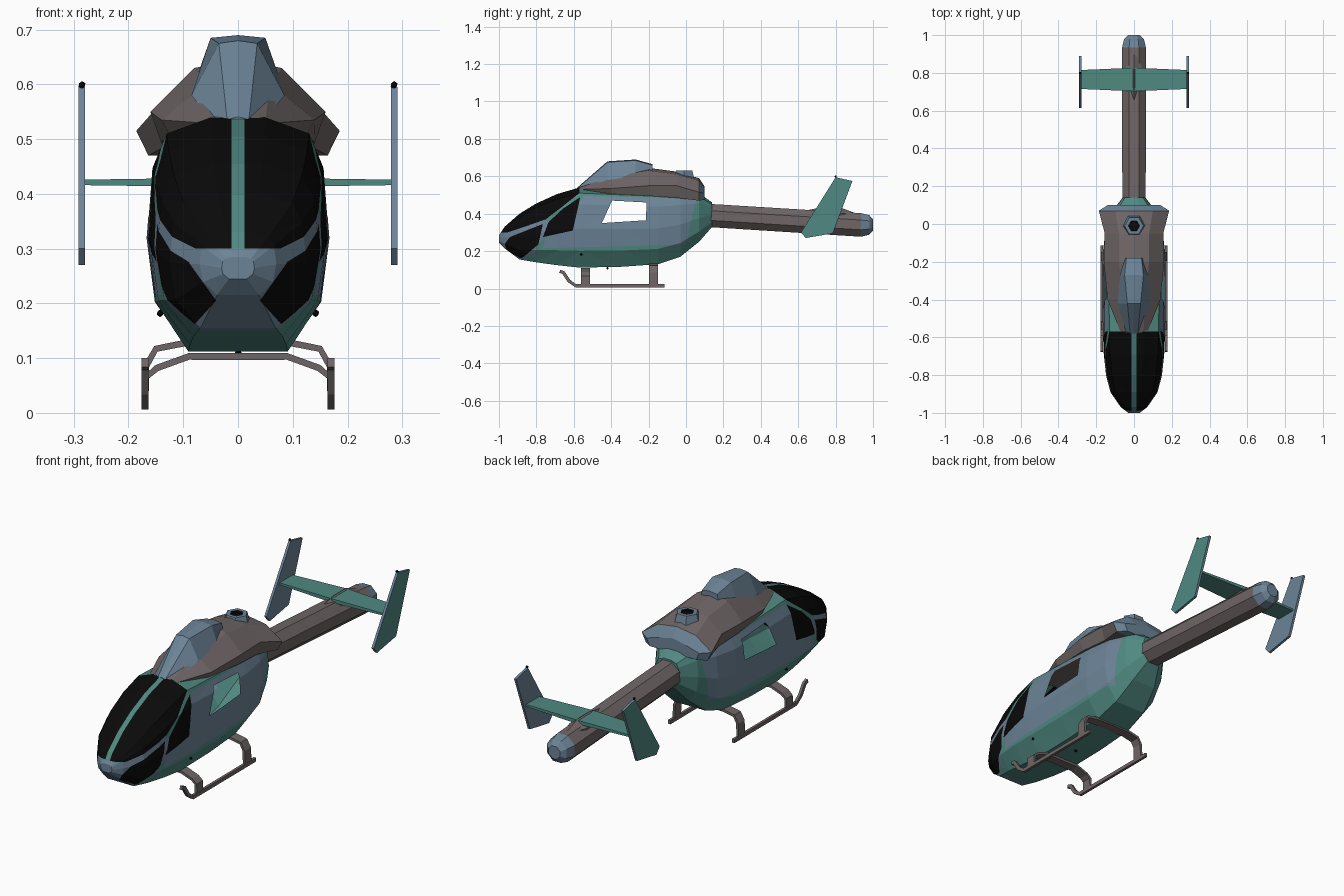
import bpy
import bmesh
import math
from mathutils import Vector

cube = bpy.data.objects.get("Cube")
if cube:
    bpy.data.objects.remove(cube, do_unlink=True)


def material(name, colour):
    mat = bpy.data.materials.new(name)
    mat.use_nodes = True
    rgba = (*colour, 1)
    mat.diffuse_color = rgba
    mat.node_tree.nodes["Principled BSDF"].inputs["Base Color"].default_value = rgba
    return mat


MATERIALS = [
    material("slate blue", (0.15, 0.23, 0.31)),
    material("teal", (0.08, 0.25, 0.22)),
    material("warm grey", (0.16, 0.133, 0.133)),
    material("black glass", (0.003, 0.003, 0.003)),
]
BLUE, TEAL, GREY, BLACK = range(len(MATERIALS))


def finish(name, bm):
    mesh = bpy.data.meshes.new(name)
    bm.to_mesh(mesh)
    bm.free()
    for mat in MATERIALS:
        mesh.materials.append(mat)
    obj = bpy.data.objects.new(name, mesh)
    bpy.context.collection.objects.link(obj)
    return obj


def loft(rings, colour):
    """Skin a list of equal closed rings and cap both ends."""
    bm = bmesh.new()
    rows = [[bm.verts.new(p) for p in ring] for ring in rings]
    count = len(rows[0])
    for a, b in zip(rows, rows[1:]):
        for i in range(count):
            j = (i + 1) % count
            bm.faces.new((a[i], a[j], b[j], b[i]))
    bm.faces.new(rows[0])
    bm.faces.new(rows[-1])
    bmesh.ops.recalc_face_normals(bm, faces=bm.faces)
    for face in bm.faces:
        face.material_index = colour
    return bm


def mirrored_ring(y, half):
    """Close a right-hand half section, given from top to bottom, across x = 0."""
    other = [(-x, z) for x, z in reversed(half) if x > 0]
    return [(x, y, z) for x, z in half + other]


def bar(name, path, side, width, thick, colour):
    """Sweep a flat rectangular section along a path."""
    path, side = [Vector(p) for p in path], Vector(side)
    rings = []
    for i, p in enumerate(path):
        tangent = path[min(i + 1, len(path) - 1)] - path[max(i - 1, 0)]
        across, up = side * width / 2, tangent.cross(side).normalized() * thick / 2
        rings.append([p + across + up, p - across + up, p - across - up, p + across - up])
    return finish(name, loft(rings, colour))


def cut_region(bm, polygon, axis):
    """Cut a convex counter-clockwise outline, projected along x or y; return its faces."""
    u = 1 if axis == "x" else 0

    def flat(co):
        return Vector((co[u], co[2]))

    points = [Vector(p) for p in polygon]
    low = [min(p[k] for p in points) for k in (0, 1)]
    high = [max(p[k] for p in points) for k in (0, 1)]
    edges = list(zip(points, points[1:] + points[:1]))
    for a, b in edges:
        near = []
        for face in bm.faces:
            spots = [flat(v.co) for v in face.verts]
            if all(min(s[k] for s in spots) < high[k] and max(s[k] for s in spots) > low[k]
                   for k in (0, 1)):
                near.append(face)
        geom = set(near)
        for face in near:
            geom.update(face.edges)
            geom.update(face.verts)
        origin, normal = Vector((0, 0, a.y)), Vector((0, 0, b.x - a.x))
        origin[u], normal[u] = a.x, a.y - b.y
        bmesh.ops.bisect_plane(bm, geom=list(geom), dist=1e-5, plane_co=origin, plane_no=normal)
    return [f for f in bm.faces
            if all((b - a).cross(flat(f.calc_center_median()) - a) > -1e-6 for a, b in edges)]


def paint(bm, polygon, colour, axis="x", back=1.0):
    for face in cut_region(bm, polygon, axis):
        if face.calc_center_median().y < back:
            face.material_index = colour


# Fuselage: one faceted section scaled along the body (y, half width, top, bottom)
SECTION = [(0, 1), (.3, 1), (.79, .93), (.94, .79), (1, .49), (.91, .21), (.55, 0), (0, 0)]
STATIONS = [(-1, .03, .285, .245), (-.97, .07, .33, .215), (-.89, .125, .4, .155),
            (-.8, .148, .455, .14), (-.69, .16, .505, .125), (-.57, .165, .54, .112),
            (-.35, .167, .53, .116), (-.15, .165, .52, .13), (-.03, .15, .52, .17),
            (.07, .115, .51, .25), (.14, .06, .46, .33)]
body = loft([mirrored_ring(y, [(w * x, low + t * (top - low)) for x, t in SECTION])
             for y, w, top, low in STATIONS], BLUE)
bmesh.ops.triangulate(body, faces=body.faces)

# Teal belly, tail end, roof edge and window struts
paint(body, [(-1.02, .05), (0, .05), (0, .235), (-.77, .215), (-.885, .155), (-1.02, .08)], TEAL)
paint(body, [(0, .05), (.2, .05), (.2, .6), (.08, .6), (0, .235)], TEAL)
paint(body, [(-.57, .495), (.1, .48), (.1, .6), (-.57, .6)], TEAL)
paint(body, [(-.885, .155), (-.77, .2), (-.73, .36), (-.77, .36), (-.8, .23)], TEAL)
paint(body, [(-.76, .36), (-.72, .36), (-.55, .48), (-.55, .54), (-.66, .46)], TEAL)
# Windscreen, door windows and chin windows
paint(body, [(-1.02, .3), (-.955, .3), (-.85, .335), (-.75, .37), (-.665, .435),
             (-.57, .51), (-.57, .6), (-1.02, .6)], BLACK)
paint(body, [(-.765, .275), (-.605, .31), (-.565, .49), (-.66, .425), (-.735, .355)], BLACK)
paint(body, [(-1.02, .155), (-.885, .155), (-.79, .235), (-.765, .345), (-.85, .312),
             (-.955, .27), (-1.02, .243)], BLACK)
# Centre post and the waisted nose panel
paint(body, [(-.012, .3), (.012, .3), (.012, .6), (-.012, .6)], TEAL, "y", -.57)
paint(body, [(-.04, .205), (.04, .205), (.09, .275), (-.09, .275)], BLUE, "y", -.85)
paint(body, [(-.09, .15), (.09, .15), (.04, .205), (-.04, .205)], BLUE, "y", -.85)
# Open cabin windows through both sides
opening = cut_region(body, [(-.45, .35), (-.215, .365), (-.21, .46), (-.395, .47)], "x")
bmesh.ops.delete(body, geom=opening, context="FACES")
finish("fuselage", body)

# Engine cowling (y, top, shoulder x and z, side x and z, lower edge)
cowling = loft([mirrored_ring(y, [(0, top), (sx, sz), (ox, oz), (ox * .88, low)])
                for y, top, sx, sz, ox, oz, low in [
                    (-.575, .54, .05, .538, .07, .53, .52),
                    (-.4, .61, .06, .6, .14, .535, .505),
                    (-.2, .645, .08, .63, .16, .55, .495),
                    (-.05, .625, .08, .61, .155, .55, .485),
                    (.07, .59, .1, .575, .186, .515, .47),
                    (.1, .545, .07, .53, .14, .51, .475)]], GREY)
for face in cowling.faces:
    if face.calc_center_median().y > .075:
        face.material_index = BLUE
finish("engine_cowling", cowling)

# Intake hump on the cowling
hump = loft([mirrored_ring(y, [(0, top), (tx, top - .005), (bx, low)])
             for y, top, tx, bx, low in [
                 (-.58, .541, .02, .045, .53), (-.42, .68, .035, .085, .58),
                 (-.27, .69, .05, .08, .6), (-.18, .665, .04, .05, .61)]], BLUE)
finish("intake_hump", hump)

# Rotor mast socket: a hexagonal collar with a dark centre
socket = loft([[(r * math.cos(math.tau * i / 6), r * math.sin(math.tau * i / 6) - .01, z)
                for i in range(6)]
               for r, z in [(.065, .58), (.05, .632), (.03, .632), (.028, .62)]], BLUE)
socket.faces.ensure_lookup_table()
for face in list(socket.faces)[-1:] + list(socket.faces)[12:18]:
    face.material_index = BLACK
finish("rotor_mast_socket", socket)

# Octagonal tail boom with a tapered end cap
spread = 1 / math.cos(math.pi / 8)
boom = loft([[(r * spread * math.cos(math.pi / 8 + math.pi / 4 * i), y,
               z + r * spread * math.sin(math.pi / 8 + math.pi / 4 * i)) for i in range(8)]
             for y, r, z in [(.1, .062, .392), (.935, .063, .34), (.98, .052, .34),
                             (1, .03, .34)]], GREY)
for face in boom.faces:
    if face.calc_center_median().y > .94:
        face.material_index = BLUE
finish("tail_boom", boom)

# Stabiliser, tapering towards its tips
stabiliser = [[(x, .765 - d, .421 - t), (x, .765 + d, .421 - t),
               (x, .765 + d, .421 + t), (x, .765 - d, .421 + t)]
              for x, d, t in [(-.285, .05, .005), (0, .062, .009), (.285, .05, .005)]]
finish("stabiliser", loft(stabiliser, TEAL))

# Boom fairing under the stabiliser
finish("stabiliser_fairing", loft([mirrored_ring(y, [(0, top), (w, .4), (w, .36)])
                                   for y, top, w in [(.63, .415, .02), (.73, .435, .045),
                                                     (.82, .435, .045), (.9, .405, .02)]], GREY))

FIN = [(.615, .3), (.64, .27), (.785, .295), (.89, .575), (.8, .595)]
RAIL = [(-.675, .092), (-.655, .085), (-.625, .04), (-.59, .015), (-.115, .015)]
FRONT_TUBE = [(0, .103), (.09, .103), (.148, .082), (.168, .065), (.17, .01)]
REAR_TUBE = [(0, .13), (.095, .128), (.15, .117), (.168, .085), (.17, .01)]


def lamp(name, place):
    bm = bmesh.new()
    bmesh.ops.create_icosphere(bm, subdivisions=1, radius=.007)
    bmesh.ops.translate(bm, verts=bm.verts, vec=place)
    for face in bm.faces:
        face.material_index = BLACK
    finish(name, bm)


for label, s in (("left", 1), ("right", -1)):
    # Tail fins: teal on the outer face only
    fin = loft([[(s * x, y, z) for y, z in FIN] for x in (.279, .291)], BLUE)
    for face in fin.faces:
        if face.normal.x * s > .9:
            face.material_index = TEAL
    finish(label + "_tail_fin", fin)
    lamp(label + "_fin_lamp", (s * .285, .8, .599))
    lamp(label + "_side_lamp", (s * .142, -.56, .182))
    # Landing skids
    bar(label + "_skid_rail", [(s * .17, y, z) for y, z in RAIL], (1, 0, 0), .013, .018, GREY)
    for part, y, tube in (("front", -.538, FRONT_TUBE), ("rear", -.173, REAR_TUBE)):
        bar(f"{label}_{part}_skid_leg", [(s * x, y, z) for x, z in tube],
            (0, 1, 0), .048, .012, GREY)
lamp("belly_lamp", (0, -.42, .108))
